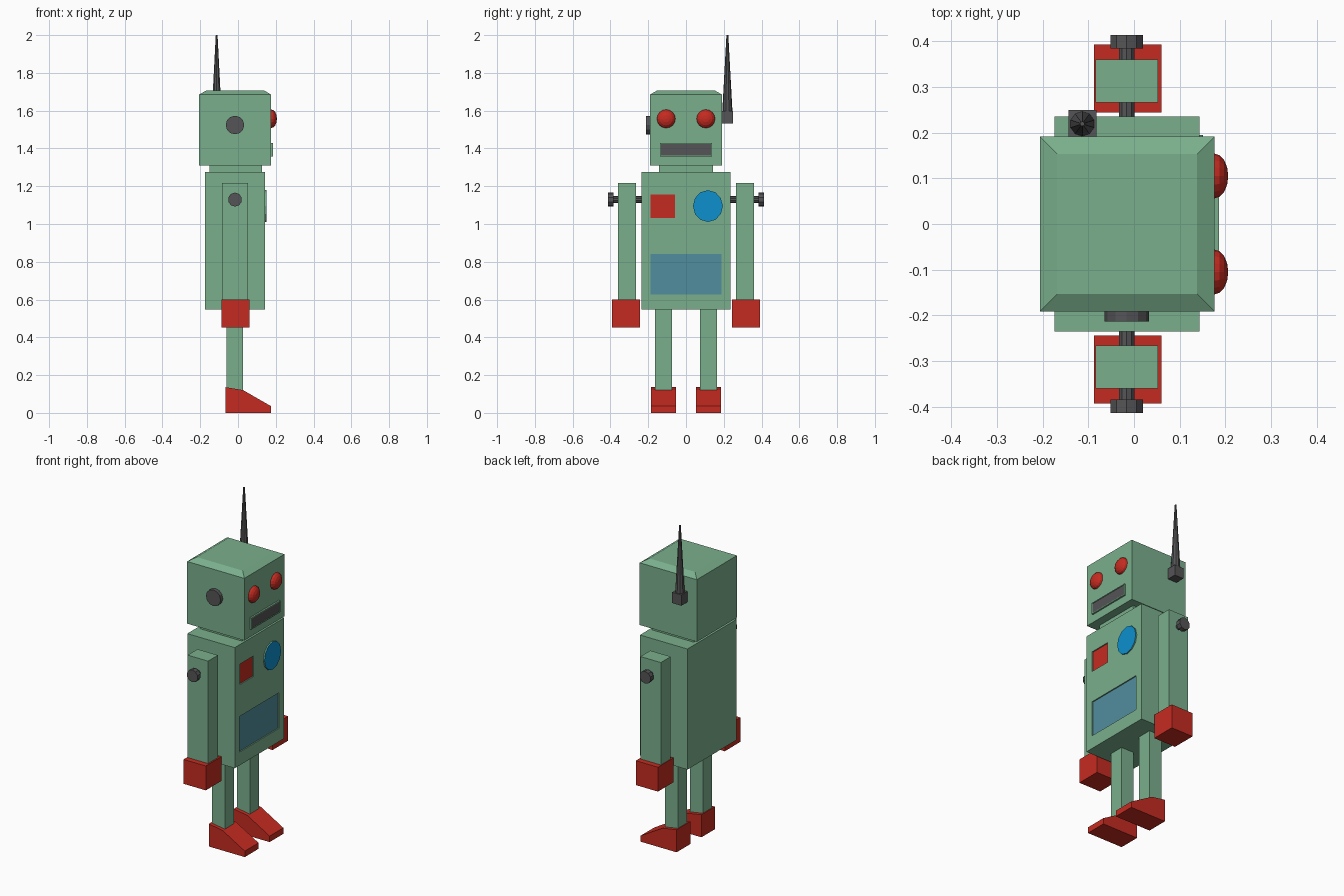
import bpy, bmesh, math
from mathutils import Matrix, Vector

if "Cube" in bpy.data.objects:
    bpy.data.objects.remove(bpy.data.objects["Cube"])


def material(name, rgb):
    m = bpy.data.materials.new(name)
    m.diffuse_color = (*rgb, 1)
    m.use_nodes = True
    m.node_tree.nodes["Principled BSDF"].inputs["Base Color"].default_value = m.diffuse_color
    return m


GREEN = material("green paint", (0.195, 0.43, 0.265))
RED = material("red paint", (0.56, 0.024, 0.015))
GREY = material("dark grey metal", (0.09, 0.09, 0.095))
BLUE = material("bright blue", (0.004, 0.28, 0.62))
PANEL = material("dusty blue", (0.083, 0.27, 0.34))


def finish(name, bm, mat):
    bmesh.ops.recalc_face_normals(bm, faces=bm.faces)
    me = bpy.data.meshes.new(name)
    bm.to_mesh(me)
    bm.free()
    ob = bpy.data.objects.new(name, me)
    bpy.context.scene.collection.objects.link(ob)
    if mat:
        me.materials.append(mat)
    return ob


def box_bm(x, y, z):
    bm = bmesh.new()
    size = [b - a for a, b in (x, y, z)]
    mid = [(a + b) / 2 for a, b in (x, y, z)]
    bmesh.ops.create_cube(bm, size=1, matrix=Matrix.Translation(mid) @ Matrix.Diagonal((*size, 1)))
    return bm


def box(name, x, y, z, mat):
    return finish(name, box_bm(x, y, z), mat)


def rod(name, a, b, r, mat, sides=10, r2=None, turn=0.0):
    """Cylinder or cone between two points."""
    a, b = Vector(a), Vector(b)
    d = b - a
    bm = bmesh.new()
    m = (Matrix.Translation((a + b) / 2) @ d.to_track_quat('Z', 'Y').to_matrix().to_4x4()
         @ Matrix.Rotation(turn, 4, 'Z'))
    bmesh.ops.create_cone(bm, cap_ends=True, segments=sides, radius1=r,
                          radius2=r if r2 is None else r2, depth=d.length, matrix=m)
    return finish(name, bm, mat)


def recess(target, name, front, y, z, mat, depth=0.01):
    """Cut a pocket in a +x face and lay a thin coloured plate at its bottom."""
    cutter = box(name + "_cutter", (front - depth, front + 0.05), y, z, GREEN)
    cutter.hide_render = True
    cutter.hide_set(True)
    mod = target.modifiers.new(name, 'BOOLEAN')
    mod.operation = 'DIFFERENCE'
    mod.solver = 'EXACT'
    mod.object = cutter
    box(name, (front - depth - 0.002, front - depth + 0.003), y, z, mat)


# Head with a shallow chamfered top
bm = box_bm((-0.206, 0.176), (-0.191, 0.191), (1.31, 1.685))
top = [f for f in bm.faces if f.normal.z > 0.9]
bmesh.ops.inset_region(bm, faces=top, thickness=0.054, depth=0)
bmesh.ops.translate(bm, verts=top[0].verts[:], vec=(0, 0, 0.022))
finish("head", bm, GREEN)
box("neck", (-0.152, 0.126), (-0.143, 0.143), (1.26, 1.32), GREEN)

# Mouth frame with dark slot
mouth_frame = box("mouth_frame", (0.165, 0.186), (-0.138, 0.138), (1.358, 1.428), GREEN)
recess(mouth_frame, "mouth", 0.186, (-0.133, 0.133), (1.363, 1.423), GREY, 0.006)

# Eyes: flattened domes
for side, s in (("left", 1), ("right", -1)):
    bm = bmesh.new()
    m = (Matrix.Translation((0.176, s * 0.105, 1.557)) @ Matrix.Diagonal((0.03, 0.049, 0.049, 1))
         @ Matrix.Rotation(math.pi / 2, 4, 'Y'))
    bmesh.ops.create_uvsphere(bm, u_segments=16, v_segments=8, radius=1, matrix=m)
    finish(side + "_eye", bm, RED)

# Ear knob and antenna
rod("ear_knob", (-0.016, -0.18, 1.524), (-0.016, -0.213, 1.524), 0.049, GREY, 12)
box("antenna_base", (-0.143, -0.082), (0.185, 0.249), (1.533, 1.598), GREY)
rod("antenna", (-0.113, 0.219, 1.595), (-0.113, 0.219, 2.0), 0.027, GREY, 10, 0.005)

# Torso with recessed panels and a raised dial
torso = box("torso", (-0.174, 0.143), (-0.235, 0.235), (0.547, 1.275), GREEN)
recess(torso, "red_button", 0.143, (-0.187, -0.057), (1.033, 1.157), RED)
recess(torso, "chest_screen", 0.143, (-0.188, 0.188), (0.627, 0.842), PANEL)
for name, x0, x1, mat in (("dial_rim", 0.135, 0.1495, GREEN), ("dial_face", 0.148, 0.151, BLUE)):
    dial = rod(name, (x0, 0, 0), (x1, 0, 0), 1, mat, 12)
    for v in dial.data.vertices:
        v.co = (v.co.x, 0.116 + v.co.y * 0.079, 1.095 + v.co.z * 0.084)

# Limbs, mirrored left and right
for side, s in (("left", 1), ("right", -1)):
    def span(a, b):
        return tuple(sorted((s * a, s * b)))
    box(side + "_arm", (-0.084, 0.052), span(0.266, 0.36), (0.59, 1.217), GREEN)
    box(side + "_hand", (-0.088, 0.06), span(0.244, 0.393), (0.452, 0.599), RED)
    rod(side + "_shoulder_axle", (-0.016, s * 0.22, 1.129), (-0.016, s * 0.395, 1.129), 0.018, GREY, 10)
    rod(side + "_shoulder_bolt", (-0.016, s * 0.384, 1.129), (-0.016, s * 0.413, 1.129), 0.037, GREY, 10)
    box(side + "_leg", (-0.06, 0.026), span(0.075, 0.163), (0.10, 0.56), GREEN)
    # Wedge foot from a side profile
    profile = [(-0.066, 0), (0.174, 0), (0.174, 0.036), (0.026, 0.121), (-0.066, 0.136)]
    bm = bmesh.new()
    f = bm.faces.new([bm.verts.new((x, s * 0.053, z)) for x, z in profile])
    ext = bmesh.ops.extrude_face_region(bm, geom=[f])
    bmesh.ops.translate(bm, vec=(0, s * 0.131, 0),
                        verts=[g for g in ext["geom"] if isinstance(g, bmesh.types.BMVert)])
    finish(side + "_foot", bm, RED)
